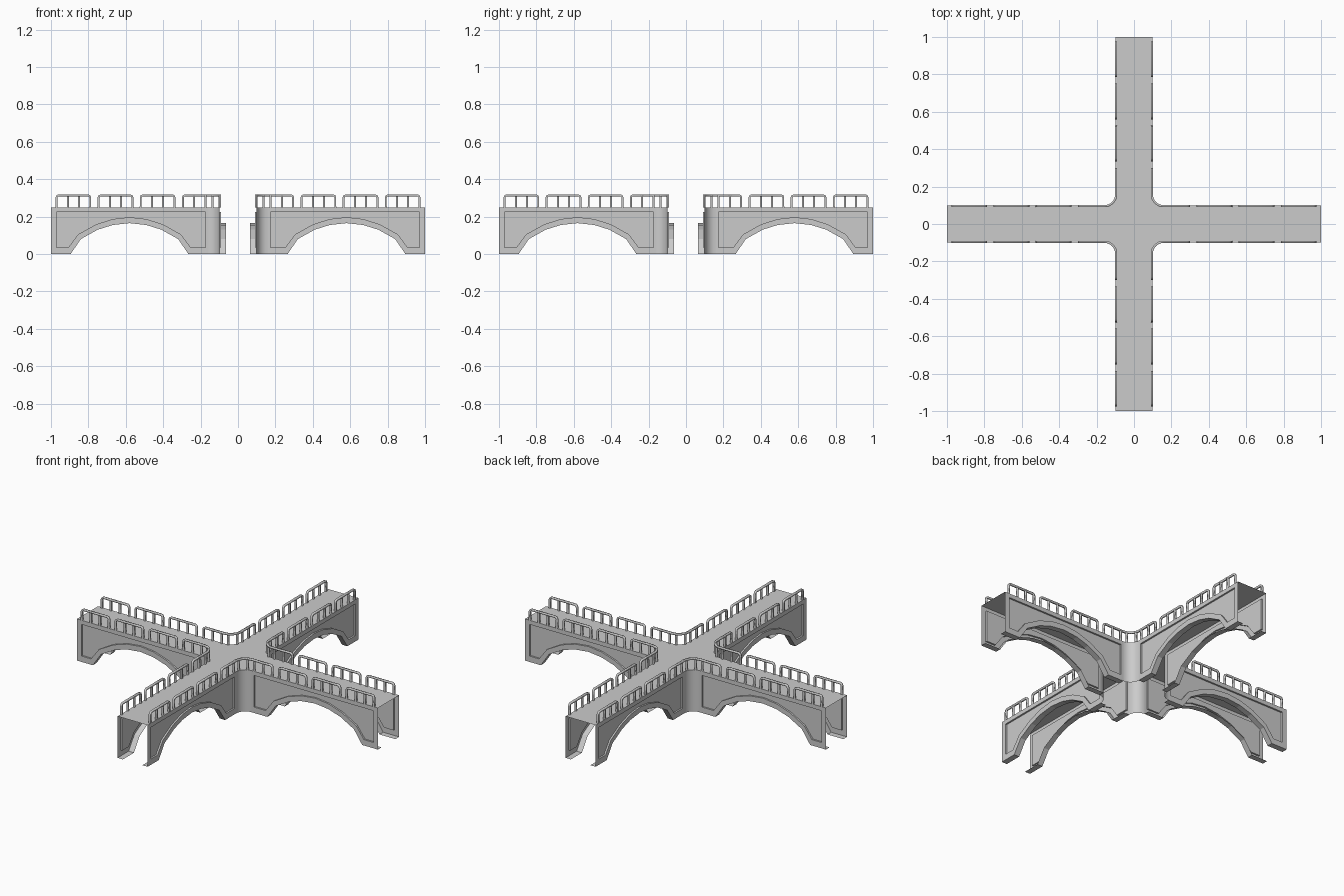
import bpy, bmesh
from math import sin, cos, pi

if "Cube" in bpy.data.objects:
    bpy.data.objects.remove(bpy.data.objects["Cube"])

W, R, TOP = 0.10, 0.06, 0.25     # half width, corner radius, deck height
C = W + R                        # centre of the corner fillet


def mirrored(ob):
    """Repeat one quadrant in all four by mirroring on x and y."""
    m = ob.modifiers.new("quadrants", 'MIRROR')
    m.use_axis = (True, True, False)
    m.merge_threshold = 0.0005
    return ob


def make(name, faces, both=False, smooth=False):
    """Mesh from a list of faces; both adds the copy across the diagonal."""
    bm = bmesh.new()
    for f in faces:
        bm.faces.new([bm.verts.new(p) for p in f])
        if both:
            bm.faces.new([bm.verts.new((y, x, z)) for x, y, z in reversed(f)])
    bmesh.ops.remove_doubles(bm, verts=bm.verts, dist=0.0005)
    bmesh.ops.recalc_face_normals(bm, faces=bm.faces)
    me = bpy.data.meshes.new(name)
    bm.to_mesh(me)
    bm.free()
    ob = bpy.data.objects.new(name, me)
    bpy.context.collection.objects.link(ob)
    if smooth:
        bpy.context.view_layer.objects.active = ob
        ob.select_set(True)
        bpy.ops.object.shade_smooth_by_angle(angle=0.6)
        ob.select_set(False)
    return mirrored(ob)


def arc(r, n=8):
    """Fillet points from the x arm round to the y arm."""
    return [(C - r * sin(a), C - r * cos(a))
            for a in [pi / 2 * i / n for i in range(n + 1)]]


def strip(a, b, closed=False):
    n = len(a)
    return [[a[i], a[(i + 1) % n], b[(i + 1) % n], b[i]]
            for i in range(n if closed else n - 1)]


def arch(half):
    """Full arch from (offset, height) pairs, foot to crown."""
    return [(0.58 - o, z) for o, z in half] + \
           [(0.58 + o, z) for o, z in reversed(half[:-1])]


# Arched side walls with recessed panels
opening = arch([(.315, 0), (.26, .08), (.17, .13), (.09, .155), (0, .165)])
band = arch([(.327, .035), (.275, .105), (.18, .158), (.09, .187), (0, .197)])
outer = opening + [(1, 0), (1, TOP), (C, TOP), (C, 0)]
inner = band + [(.97, .035), (.97, .225), (.175, .225), (.175, .035)]


def at(pts, y):
    return [(x, y, z) for x, z in pts]


faces = strip(at(outer, W), at(inner, W), True)
faces += strip(at(inner, W), at(inner, .09), True)
faces.append(at(inner, .09))
make("side_wall", faces, both=True)

# Arch undersides and feet
under = [(C, 0)] + opening + [(1, 0)]
make("arch_underside", strip(at(under, W), at(under, .065)), both=True)

# Rounded corner walls
a = arc(R)
make("corner_wall", strip([(x, y, 0) for x, y in a],
                          [(x, y, TOP) for x, y in a]), smooth=True)

# Road deck
edge = [(0, 0), (1, 0), (1, W)] + a + [(W, 1), (0, 1)]
make("road_deck", [[(x, y, TOP) for x, y in edge]])

# Railings: square-section hoops with inner posts
Y, H, K = 0.095, 0.314, 0.012
rail = bpy.data.curves.new("railing", 'CURVE')
rail.dimensions = '3D'
rail.bevel_depth = 0.0075
rail.bevel_resolution = 0
rail.use_fill_caps = True


def tube(pts):
    s = rail.splines.new('POLY')
    s.points.add(len(pts) - 1)
    for p, q in zip(s.points, pts):
        p.co = (*q, 1)
        p.tilt = pi / 4


def swap(pts):
    return [(y, x, z) for x, y, z in pts]


for x0 in (.34, .565, .79):
    x1 = x0 + .18
    hoop = [(x0, Y, TOP), (x0, Y, H - K), (x0 + K * .3, Y, H - K * .3),
            (x0 + K, Y, H), (x1 - K, Y, H), (x1 - K * .3, Y, H - K * .3),
            (x1, Y, H - K), (x1, Y, TOP)]
    paths = [hoop] + [[(x0 + .06 * i, Y, TOP), (x0 + .06 * i, Y, H)] for i in (1, 2)]
    for p in paths:
        tube(p)
        tube(swap(p))

# Corner railing
e = .295
start = [(e, Y, TOP), (e, Y, H - K), (e - K * .3, Y, H - K * .3), (e - K, Y, H)]
bend = [(x, y, H) for x, y in arc(C - Y)]
tube(start + bend + swap(start)[::-1])
for x in (.235, .175):
    p = [(x, Y, TOP), (x, Y, H)]
    tube(p)
    tube(swap(p))
for i in (2, 6):
    tube([(bend[i][0], bend[i][1], TOP), bend[i]])

ob = bpy.data.objects.new("railing", rail)
bpy.context.collection.objects.link(ob)
mirrored(ob)
